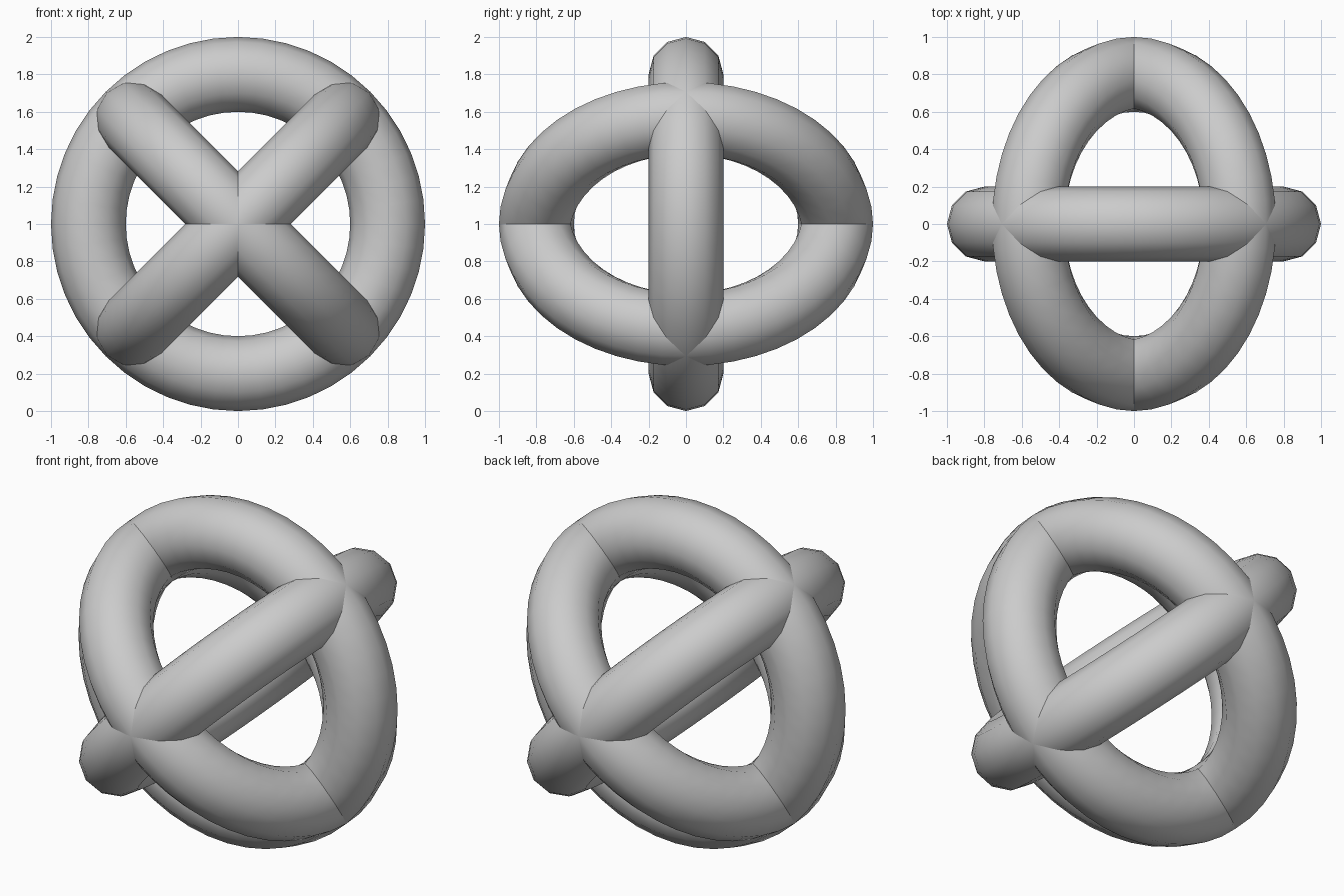
import bpy
from math import radians

if "Cube" in bpy.data.objects:
    bpy.data.objects.remove(bpy.data.objects["Cube"])


def ring(name, rotation):
    """Smooth ring centred one unit above the ground."""
    bpy.ops.mesh.primitive_torus_add(
        major_radius=0.8, minor_radius=0.2,
        major_segments=48, minor_segments=12,
        location=(0, 0, 1), rotation=rotation)
    obj = bpy.context.object
    obj.name = name
    bpy.ops.object.shade_smooth()
    return obj


# Upright ring facing the front
ring("upright_ring", (radians(90), 0, 0))

# Two rings tilted either way, crossing at front and back
for side, angle in (("left", 45), ("right", -45)):
    ring(f"tilted_ring_{side}", (0, radians(angle), 0))
